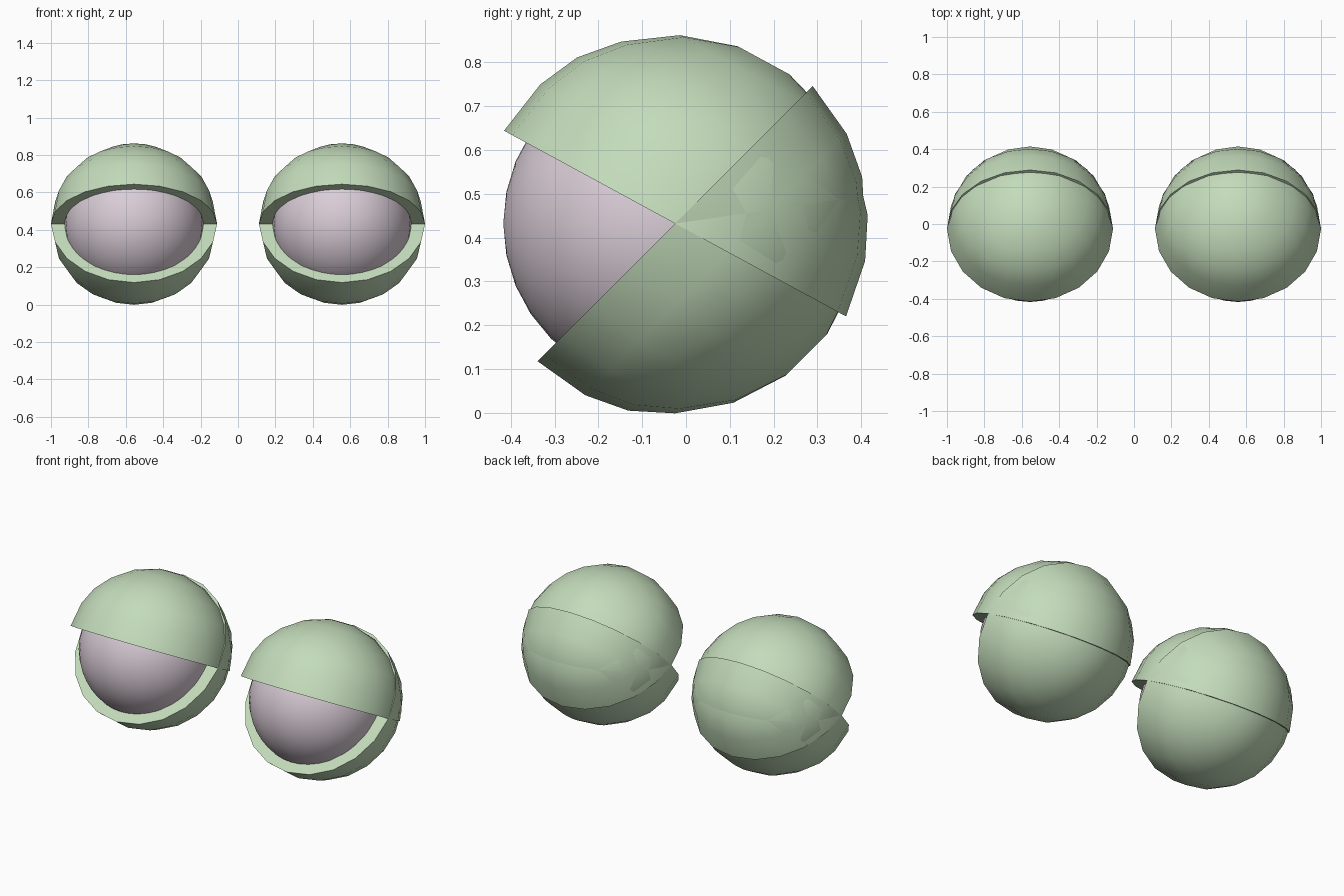
import bpy
import bmesh
import math
from mathutils import Matrix

if "Cube" in bpy.data.objects:
    bpy.data.objects.remove(bpy.data.objects["Cube"])

SIDES = 20
EYE_X, HINGE_Y, HINGE_Z = 0.556, -0.025, 0.432


def make_material(name, rgb):
    mat = bpy.data.materials.new(name)
    mat.use_nodes = True
    mat.diffuse_color = (*rgb, 1)
    mat.node_tree.nodes["Principled BSDF"].inputs["Base Color"].default_value = (*rgb, 1)
    return mat


lid_green = make_material("pale green", (0.55, 0.715, 0.495))
eye_pink = make_material("pale pink grey", (0.70, 0.61, 0.68))


def finish(bm, name, mat):
    bmesh.ops.recalc_face_normals(bm, faces=bm.faces)
    mesh = bpy.data.meshes.new(name)
    bm.to_mesh(mesh)
    bm.free()
    mesh.materials.append(mat)
    obj = bpy.data.objects.new(name, mesh)
    bpy.context.collection.objects.link(obj)
    bpy.ops.object.select_all(action="DESELECT")
    obj.select_set(True)
    bpy.context.view_layer.objects.active = obj
    bpy.ops.object.shade_smooth_by_angle(angle=math.radians(40))
    return obj


def eyelid(name, x, tilt):
    """Thick half shell, turned about the hinge through both eye corners."""
    # outer profile: angle from the pole in degrees, radius
    outer = [(9, 0.429), (27, 0.430), (45, 0.433), (59, 0.440), (72.6, 0.442), (90, 0.444)]
    inner = [(a, r * 0.832) for a, r in reversed(outer)]
    bm = bmesh.new()
    rings = []
    for angle, radius in outer + inner:
        a = math.radians(angle)
        ring = []
        for i in range(SIDES):
            t = math.tau * i / SIDES
            ring.append(bm.verts.new((radius * math.sin(a) * math.cos(t),
                                      radius * math.sin(a) * math.sin(t),
                                      radius * math.cos(a))))
        rings.append(ring)
    for low, high in zip(rings, rings[1:]):
        for i in range(SIDES):
            j = (i + 1) % SIDES
            bm.faces.new((low[i], low[j], high[j], high[i]))
    # close the outer and inner poles
    bm.faces.new(rings[0])
    bm.faces.new(rings[-1])
    place = Matrix.Translation((x, HINGE_Y, HINGE_Z)) @ Matrix.Rotation(math.radians(tilt), 4, "X")
    bm.transform(place)
    return finish(bm, name, lid_green)


def eyeball(name, x):
    """Ball set slightly forward of the hinge, pole facing the front."""
    bm = bmesh.new()
    bmesh.ops.create_uvsphere(bm, u_segments=32, v_segments=16, radius=0.371)
    bm.transform(Matrix.Translation((x, HINGE_Y - 0.021, HINGE_Z)) @ Matrix.Rotation(math.pi / 2, 4, "X"))
    return finish(bm, name, eye_pink)


for side, sign in (("left", 1), ("right", -1)):
    x = sign * EYE_X
    eyeball(side + "_eyeball", x)
    eyelid(side + "_upper_eyelid", x, -28.5)
    eyelid(side + "_lower_eyelid", x, -135)
